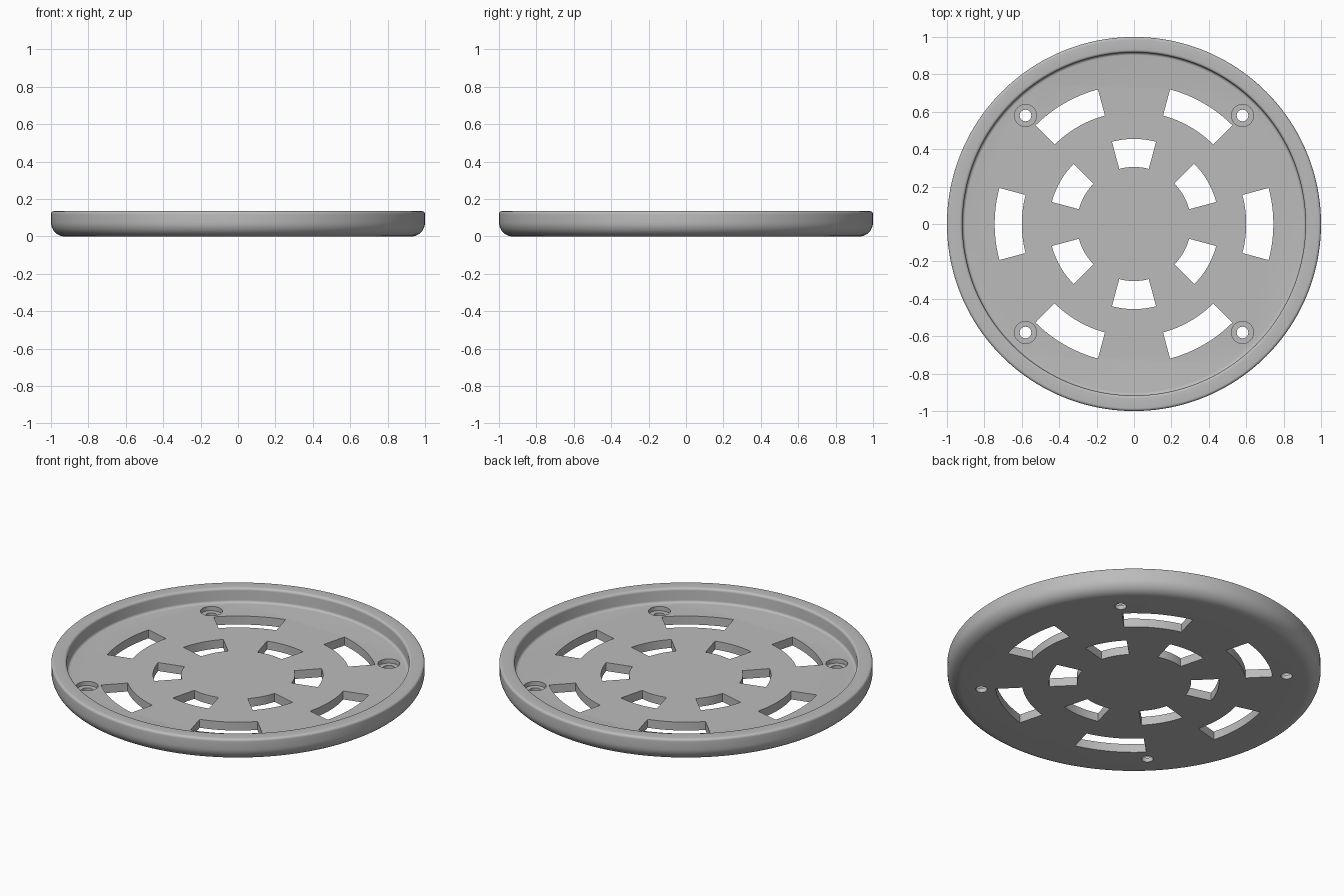
import bpy, bmesh, math

if "Cube" in bpy.data.objects:
    bpy.data.objects.remove(bpy.data.objects["Cube"])

HEIGHT = 0.135
FLOOR = 0.05      # top of the plate inside the rim
SEGMENTS = 160


def fillet(cx, cz, r, start, end, steps=6):
    """Points of an arc in the r-z plane, angles in degrees."""
    pts = []
    for i in range(steps + 1):
        a = math.radians(start + (end - start) * i / steps)
        pts.append((cx + r * math.cos(a), cz + r * math.sin(a)))
    return pts


def add_lathe(bm, profile, segments, cx=0, cy=0):
    """Revolve a profile (bottom to top) and close both ends with flat caps."""
    rings = []
    for r, z in profile:
        rings.append([bm.verts.new((cx + r * math.cos(2 * math.pi * i / segments),
                                    cy + r * math.sin(2 * math.pi * i / segments), z))
                      for i in range(segments)])
    for a, b in zip(rings, rings[1:]):
        for i in range(segments):
            j = (i + 1) % segments
            bm.faces.new((a[i], a[j], b[j], b[i]))
    bm.faces.new(rings[0][::-1])
    bm.faces.new(rings[-1])


def add_slot(bm, r_in, r_out, middle, half=15, steps=12):
    """Arc-shaped prism reaching through the plate."""
    angles = [math.radians(middle - half + 2 * half * i / steps) for i in range(steps + 1)]
    outline = [(r_out * math.cos(a), r_out * math.sin(a)) for a in angles]
    outline += [(r_in * math.cos(a), r_in * math.sin(a)) for a in reversed(angles)]
    low = [bm.verts.new((x, y, -0.05)) for x, y in outline]
    high = [bm.verts.new((x, y, FLOOR + 0.05)) for x, y in outline]
    bm.faces.new(low[::-1])
    bm.faces.new(high)
    for i in range(len(low)):
        j = (i + 1) % len(low)
        bm.faces.new((low[i], low[j], high[j], high[i]))


def make_object(name, bm):
    bmesh.ops.recalc_face_normals(bm, faces=bm.faces)
    mesh = bpy.data.meshes.new(name)
    bm.to_mesh(mesh)
    bm.free()
    obj = bpy.data.objects.new(name, mesh)
    bpy.context.collection.objects.link(obj)
    return obj


# Dish: rounded underside, upright rim, sunken floor
profile = (fillet(0.925, 0.075, 0.075, -90, 0, 10)
           + fillet(0.985, HEIGHT - 0.015, 0.015, 0, 90)
           + fillet(0.932, HEIGHT - 0.015, 0.015, 90, 180)
           + fillet(0.902, FLOOR + 0.015, 0.015, 0, -90))
bm = bmesh.new()
add_lathe(bm, profile, SEGMENTS)
dish = make_object("slotted_dish", bm)

# Cutter: two rings of slots and four counterbored screw holes
bm = bmesh.new()
for k in range(6):
    add_slot(bm, 0.60, 0.745, 60 * k)
    add_slot(bm, 0.305, 0.455, 60 * k + 30)
for sx in (-1, 1):
    for sy in (-1, 1):
        add_lathe(bm, [(0.031, -0.05), (0.031, 0.025), (0.059, 0.025), (0.059, FLOOR + 0.05)],
                  32, 0.58 * sx, 0.58 * sy)
cutter = make_object("opening_cutter", bm)
cutter.hide_render = True

# Cut the openings, then remove the cutter
bpy.context.view_layer.objects.active = dish
dish.select_set(True)
cut = dish.modifiers.new("openings", 'BOOLEAN')
cut.operation = 'DIFFERENCE'
cut.solver = 'EXACT'
cut.object = cutter
bpy.ops.object.modifier_apply(modifier=cut.name)
bpy.data.objects.remove(cutter)

# Colour and shading
grey = bpy.data.materials.new("light grey")
grey.diffuse_color = (0.5, 0.5, 0.5, 1)
grey.use_nodes = True
grey.node_tree.nodes["Principled BSDF"].inputs["Base Color"].default_value = grey.diffuse_color
dish.data.materials.clear()
dish.data.materials.append(grey)
bpy.ops.object.shade_smooth_by_angle(angle=math.radians(30))
